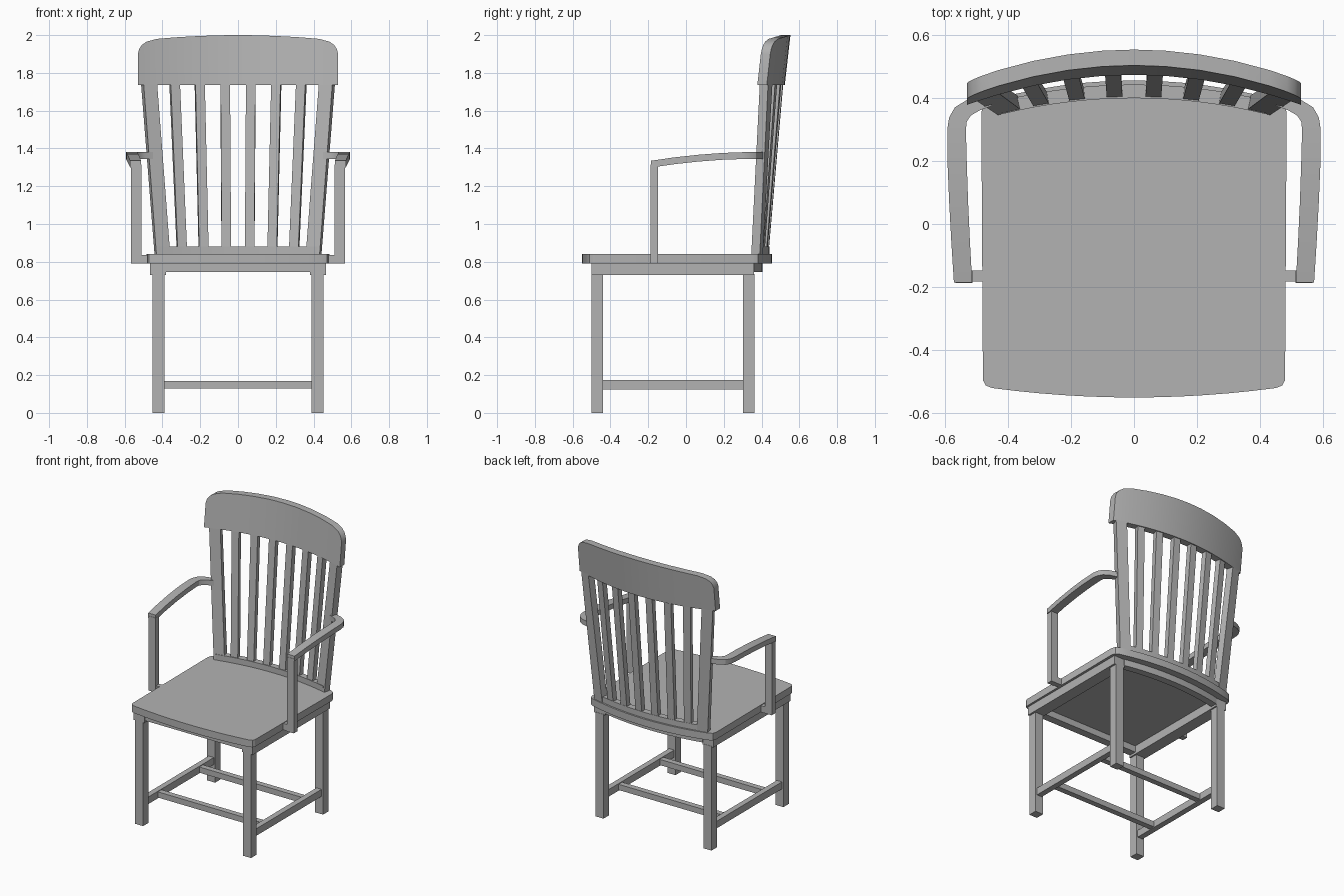
import bpy, bmesh, math
from mathutils import Vector

if "Cube" in bpy.data.objects:
    bpy.data.objects.remove(bpy.data.objects["Cube"])

# Mid-grey finish shared by every part
finish = bpy.data.materials.new("grey_finish")
finish.diffuse_color = (0.45, 0.45, 0.45, 1)
finish.use_nodes = True
finish.node_tree.nodes["Principled BSDF"].inputs["Base Color"].default_value = finish.diffuse_color


def loft(name, rings):
    """Skin a list of equal-length point rings and cap both ends."""
    bm = bmesh.new()
    vs = [[bm.verts.new(p) for p in r] for r in rings]
    n = len(rings[0])
    for a, b in zip(vs, vs[1:]):
        for i in range(n):
            j = (i + 1) % n
            bm.faces.new((a[i], a[j], b[j], b[i]))
    bm.faces.new(vs[0])
    bm.faces.new(vs[-1])
    bmesh.ops.recalc_face_normals(bm, faces=bm.faces)
    me = bpy.data.meshes.new(name)
    bm.to_mesh(me)
    bm.free()
    me.materials.append(finish)
    ob = bpy.data.objects.new(name, me)
    bpy.context.collection.objects.link(ob)
    bpy.ops.object.select_all(action='DESELECT')
    bpy.context.view_layer.objects.active = ob
    ob.select_set(True)
    bpy.ops.object.shade_smooth_by_angle(angle=math.radians(25))
    return ob


def box(name, x0, x1, y0, y1, z0, z1):
    return loft(name, [[(x0, y0, z), (x1, y0, z), (x1, y1, z), (x0, y1, z)] for z in (z0, z1)])


def curved_bar(name, half, front, back, k, z0, z1, steps=16):
    """Horizontal bar bowed towards the back, y = centre - k*x*x."""
    rings = []
    for i in range(steps + 1):
        x = half * (2 * i / steps - 1)
        f, b = front - k * x * x, back - k * x * x
        rings.append([(x, f, z0), (x, b, z0), (x, b, z1), (x, f, z1)])
    return loft(name, rings)


def slat(name, low, high, width, depth):
    """Leaning bar; each end turned to follow the bow of the back."""
    rings = []
    for (x, y, z), k in ((low, 0.28), (high, 0.34)):
        t = Vector((1, -2 * k * x, 0)).normalized()
        n = Vector((-t.y, t.x, 0))
        c = Vector((x, y, z))
        rings.append([c + t * (a * width / 2) + n * (b * depth / 2)
                      for a, b in ((-1, -1), (1, -1), (1, 1), (-1, 1))])
    return loft(name, rings)


# Seat: bowed front and back edges, rounded corners
xs = [-0.45 + 0.9 * i / 12 for i in range(13)]
outline = [(x, -0.55 + 0.03 * (x / 0.45) ** 2) for x in xs]
outline += [(0.47, -0.512), (0.479, -0.495), (0.484, 0.355), (0.475, 0.38)]
outline += [(x, 0.455 - 0.3 * x * x) for x in reversed(xs)]
outline += [(-0.475, 0.38), (-0.484, 0.355), (-0.479, -0.495), (-0.47, -0.512)]
loft("seat", [[(x, y, z) for x, y in outline] for z in (0.79, 0.84)])

# Frame under the seat
box("front_apron", -0.385, 0.385, -0.495, -0.44, 0.745, 0.795)
curved_bar("rear_apron", 0.385, 0.355, 0.405, 0.28, 0.745, 0.795)

# Rail that holds the slats on the seat
curved_bar("back_seat_rail", 0.42, 0.399, 0.442, 0.29, 0.835, 0.88)

# Crest rail: leaning, bowed, with rounded upper corners
heights = [(0.53, 1.90), (0.524, 1.925), (0.51, 1.947), (0.485, 1.965), (0.43, 1.98),
           (0.32, 1.989), (0.21, 1.995), (0.1, 1.999)]
tops = [(-x, z) for x, z in heights] + [(0, 2.0)] + heights[::-1]
rings = []
for x, zt in tops:
    ring = []
    for z, d in ((1.735, 0), (1.735, 0.05), (zt, 0.05), (zt, 0)):
        ring.append((x, 0.473 - 0.34 * x * x + d + 0.113 * (z - 1.735), z))
    rings.append(ring)
loft("crest_rail", rings)

for s in (-1, 1):
    side = "right" if s > 0 else "left"
    # Legs, side rails and side stretchers
    box(f"side_apron_{side}", s * 0.38, s * 0.465, -0.50, 0.36, 0.73, 0.79)
    box(f"front_leg_{side}", s * 0.39, s * 0.452, -0.50, -0.44, 0, 0.735)
    box(f"rear_leg_{side}", s * 0.39, s * 0.452, 0.302, 0.362, 0, 0.735)
    box(f"side_stretcher_{side}", s * 0.40, s * 0.44, -0.45, 0.31, 0.125, 0.175)

    # Back posts and slats
    slat(f"back_post_{side}", (s * 0.40, 0.376, 0.835), (s * 0.472, 0.425, 1.76), 0.075, 0.046)
    for i, (xb, xt) in enumerate(((0.297, 0.336), (0.182, 0.203), (0.062, 0.068))):
        slat(f"back_slat_{side}_{i + 1}",
             (s * xb, 0.4205 - 0.29 * xb * xb, 0.86),
             (s * xt, 0.499 - 0.34 * xt * xt, 1.76), 0.05, 0.036)

    # Armrest: inner x, y, outer x, y, top z
    path = [(0.513, -0.185, 0.571, -0.185, 1.335), (0.52, -0.06, 0.579, -0.06, 1.353),
            (0.526, 0.07, 0.586, 0.07, 1.367), (0.53, 0.19, 0.591, 0.19, 1.376),
            (0.533, 0.30, 0.592, 0.30, 1.38), (0.53, 0.325, 0.586, 0.338, 1.38),
            (0.517, 0.344, 0.568, 0.37, 1.38), (0.49, 0.36, 0.53, 0.393, 1.38),
            (0.45, 0.375, 0.465, 0.412, 1.38)]
    loft(f"armrest_{side}", [[(s * a, b, z - 0.036), (s * c, d, z - 0.036),
                              (s * c, d, z), (s * a, b, z)] for a, b, c, d, z in path])
    # Arm support and the block joining it to the seat
    box(f"arm_support_{side}", s * 0.512, s * 0.566, -0.187, -0.147, 0.79, 1.315)
    box(f"arm_support_block_{side}", s * 0.475, s * 0.515, -0.183, -0.147, 0.79, 0.836)

# Cross stretchers between the side stretchers
for name, y in (("front", -0.30), ("rear", 0.16)):
    box(f"cross_stretcher_{name}", -0.41, 0.41, y - 0.02, y + 0.02, 0.13, 0.17)
